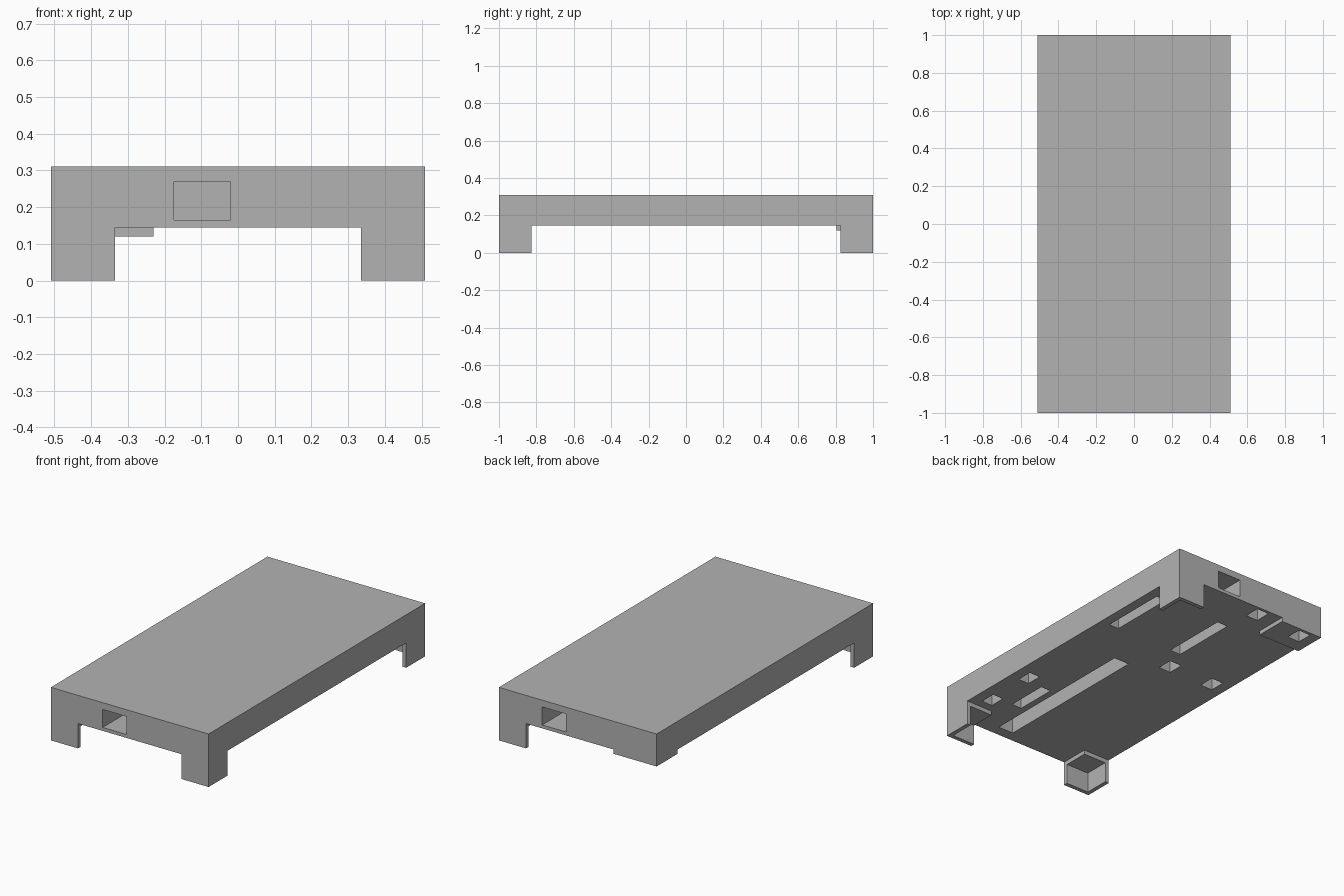
import bpy

old = bpy.data.objects.get("Cube")
if old:
    bpy.data.objects.remove(old, do_unlink=True)

grey = bpy.data.materials.new("plain grey")
grey.use_nodes = True
colour = (0.45, 0.45, 0.45, 1)
grey.diffuse_color = colour
grey.node_tree.nodes["Principled BSDF"].inputs["Base Color"].default_value = colour

W, L, H = 0.51, 1.0, 0.31      # half width, half length, height
DECK, PAD = 0.145, 0.12        # underside of slab, underside of corner pads
WALL = 0.025                   # leg wall thickness
LEG_X, LEG_Y = 0.335, 0.825    # inner ends of the legs
PAD_X, PAD_Y = -0.23, 0.805    # inner edges of the shallow corner pad
LOW, OUT = -0.2, 1.2           # cutter overshoot


def box(name, x, y, z):
    """Box between the given (low, high) limits."""
    bpy.ops.mesh.primitive_cube_add(size=1)
    ob = bpy.context.object
    ob.name = name
    lims = (x, y, z)
    ob.location = [(a + b) / 2 for a, b in lims]
    ob.scale = [b - a for a, b in lims]
    bpy.ops.object.transform_apply(location=True, rotation=False, scale=True)
    return ob


body = box("case_body", (-W, W), (-L, L), (0, H))
body.data.materials.append(grey)


def carve(x, y, z):
    """Cut a box-shaped space out of the body."""
    cutter = box("cutter", x, y, z)
    cutter.hide_render = True
    mod = body.modifiers.new("carve", "BOOLEAN")
    mod.operation = "DIFFERENCE"
    mod.solver = "EXACT"
    mod.object = cutter
    bpy.context.view_layer.objects.active = body
    bpy.ops.object.modifier_apply(modifier=mod.name)
    bpy.data.objects.remove(cutter, do_unlink=True)


# Open space between the legs, leaving the shallow pad in one back corner
carve((-OUT, OUT), (-LEG_Y, PAD_Y), (LOW, DECK))
carve((PAD_X, OUT), (PAD_Y - 0.1, LEG_Y), (LOW, DECK))
carve((-LEG_X, LEG_X), (-OUT, PAD_Y), (LOW, DECK))
carve((PAD_X, LEG_X), (PAD_Y - 0.1, OUT), (LOW, DECK))
carve((-OUT, PAD_X + 0.1), (PAD_Y - 0.1, OUT), (LOW, PAD))

# Hollow the three legs so that two outer walls remain on each
for sx, sy in ((1, 1), (1, -1), (-1, -1)):
    carve(sorted((sx * 0.3, sx * (W - WALL))),
          sorted((sy * 0.79, sy * (L - WALL))), (LOW, PAD))

# Port openings in the two ends
PORT_Z = (0.165, 0.27)
carve((-0.175, -0.02), (-OUT, -0.6), PORT_Z)
carve((0.075, 0.23), (0.6, OUT), PORT_Z)

# Slots in the underside
slots = [
    ((0.385, 0.45), (0.325, 0.73)),
    ((-0.06, 0.01), (0.325, 0.73)),
    ((0.09, 0.19), (-0.935, 0.06)),
    ((0.23, 0.295), (-0.695, -0.445)),
    ((0.375, 0.445), (-0.46, -0.365)),
    ((0.375, 0.445), (-0.775, -0.68)),
]
# Four matching slots around the mounting area
slots += [((x, x + 0.08), (y, y + 0.095))
          for x in (-0.145, -0.445) for y in (0.138, 0.887)]
for x, y in slots:
    carve(x, y, (LOW, 0.275))
